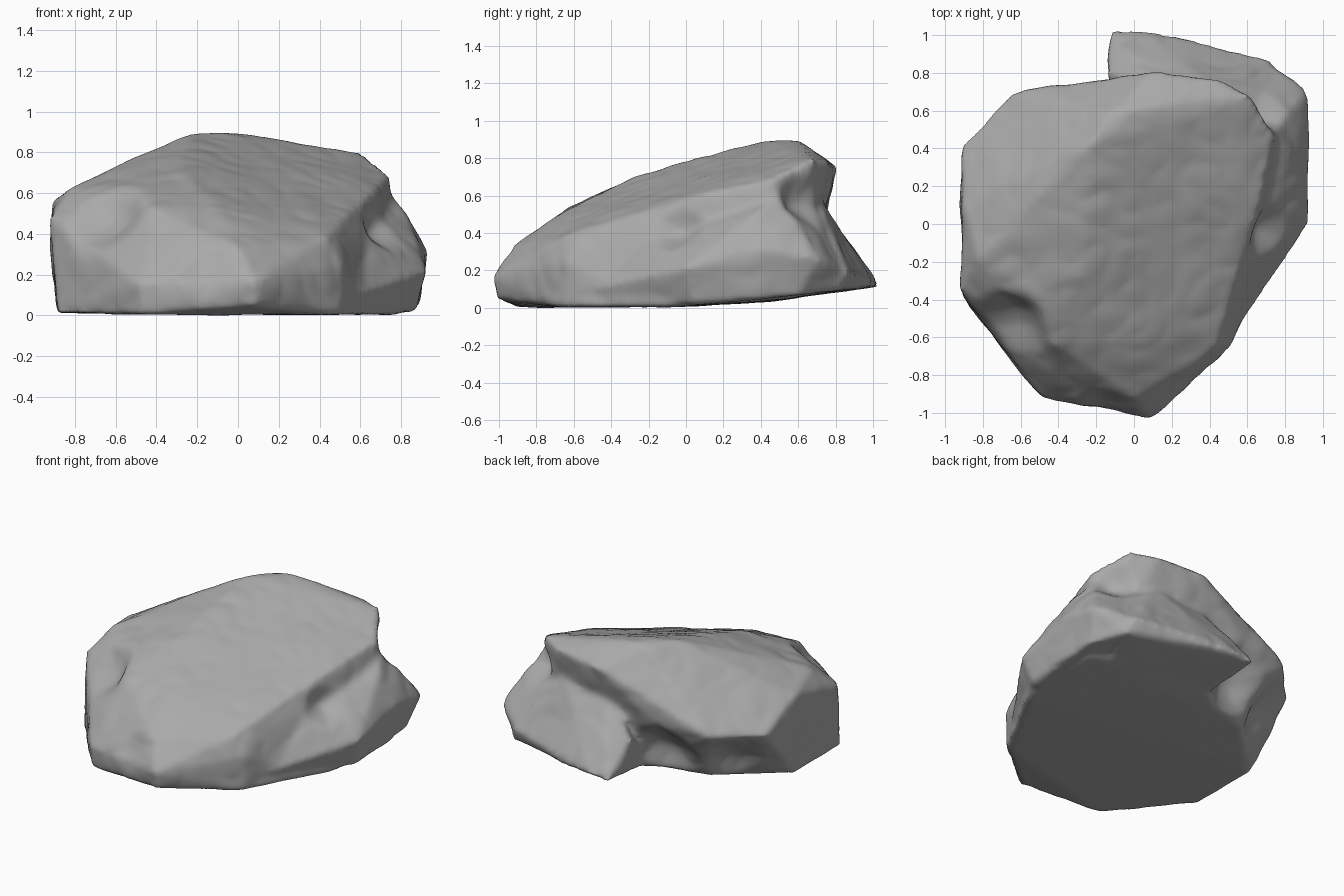
import bpy
import bmesh
from mathutils import Vector, noise

cube = bpy.data.objects.get("Cube")
if cube:
    bpy.data.objects.remove(cube, do_unlink=True)

# Overlapping convex masses that make up the boulder
slab = [
    # foot
    (-.89, -.43, .02), (-.48, -.91, .01), (.08, -1, .05), (.5, -.65, .01), (.8, -.1, .01),
    (.78, .5, .05), (.6, .58, .07), (-.1, .6, .06), (-.5, .45, .04), (-.89, .08, .02),
    # nose and flanks
    (-.48, -.93, .16), (.09, -1.03, .17), (0, -.92, .34), (.5, -.65, .25),
    (-.92, -.34, .48), (-.91, .1, .57), (-.91, .41, .42), (-.65, .69, .44), (-.25, .75, .48),
    # sloping top
    (-.83, -.2, .63), (-.5, -.37, .65), (-.28, -.26, .71), (-.42, -.64, .54), (-.1, -.62, .54),
    (.55, -.25, .52), (.64, .02, .6), (.44, -.64, .39), (-.5, .1, .74), (-.3, .32, .83),
    (-.22, .43, .91), (0, .61, .905), (-.12, .6, .89), (.3, .56, .85), (.1, .81, .76),
    (.45, .76, .78), (.6, .68, .8), (.74, .47, .7),
]
side_lobe = [
    (.92, .71, .27), (.93, .4, .32), (.925, 0, .22), (.87, .05, .02), (.88, .6, .07),
    (.78, .8, .24), (.72, .85, .2), (.74, .82, .1), (.5, .73, .52), (.74, .5, .61),
    (.83, .36, .51), (.62, -.22, .38), (.5, -.64, .08), (.3, 0, .05),
]
back_ledge = [
    (-.14, .95, .15), (-.12, 1.03, .12), (.03, 1.03, .13), (.72, .87, .2), (.77, .81, .1),
    (.45, .71, .6), (.1, .71, .58), (-.14, .8, .32), (-.1, .5, .05), (.6, .5, .05),
]

bm = bmesh.new()
for points in (slab, side_lobe, back_ledge):
    verts = [bm.verts.new(p) for p in points]
    hull = bmesh.ops.convex_hull(bm, input=verts)
    unused = {g for g in hull["geom_interior"] + hull["geom_unused"]
              if isinstance(g, bmesh.types.BMVert)}
    bmesh.ops.delete(bm, geom=list(unused), context="VERTS")
bmesh.ops.recalc_face_normals(bm, faces=bm.faces[:])
mesh = bpy.data.meshes.new("boulder")
bm.to_mesh(mesh)
bm.free()
boulder = bpy.data.objects.new("boulder", mesh)
bpy.context.collection.objects.link(boulder)

# Fuse the masses and wear down their edges
fuse = boulder.modifiers.new("fuse", "REMESH")
fuse.mode = "VOXEL"
fuse.voxel_size = 0.02
wear = boulder.modifiers.new("wear", "SMOOTH")
wear.factor = 0.5
wear.iterations = 5
graph = bpy.context.evaluated_depsgraph_get()
fused = bpy.data.meshes.new_from_object(boulder.evaluated_get(graph))
boulder.modifiers.clear()
boulder.data = fused
bpy.data.meshes.remove(mesh)
fused.name = "boulder"

# Hollows: centre, radius, push
hollows = [
    ((-.3, .68, .2), .26, (.03, -.1, .03)),
    ((-.7, .5, .2), .25, (.05, -.05, 0)),
    ((.66, -.02, .39), .17, (-.05, .03, -.02)),
    ((.7, .64, .58), .17, (-.04, -.05, 0)),
    ((-.64, -.52, .48), .24, (.05, .07, -.03)),
    ((-.15, -.95, .22), .16, (0, .03, 0)),
]
bm = bmesh.new()
bm.from_mesh(fused)
bm.normal_update()
normals = [v.normal.copy() for v in bm.verts]
for v, normal in zip(bm.verts, normals):
    p = v.co.copy()
    for centre, radius, push in hollows:
        t = (p - Vector(centre)).length / radius
        if t < 1:
            v.co += Vector(push) * (1 - t * t) ** 2
    # Weathered surface, calmer underneath
    rough = 0.3 if normal.z < -0.7 else 1
    broad = noise.noise(p * 3) * .012
    chips = (abs(noise.noise(p * 6 + Vector((4, 2, 7)))) - .2) * .012
    v.co += normal * (broad + chips) * rough
bmesh.ops.smooth_vert(bm, verts=bm.verts[:], factor=0.5,
                      use_axis_x=True, use_axis_y=True, use_axis_z=True)

# Rest the boulder on the ground
lowest = min(v.co.z for v in bm.verts)
bmesh.ops.translate(bm, verts=bm.verts[:], vec=(0, 0, -lowest))
bm.to_mesh(fused)
bm.free()

# Stone material and smooth shading
stone = bpy.data.materials.new("grey stone")
stone.use_nodes = True
colour = (.4, .4, .4, 1)
stone.diffuse_color = colour
shader = next(n for n in stone.node_tree.nodes if n.type == "BSDF_PRINCIPLED")
shader.inputs["Base Color"].default_value = colour
shader.inputs["Roughness"].default_value = 0.9
fused.materials.clear()
fused.materials.append(stone)
for face in fused.polygons:
    face.material_index = 0
    face.use_smooth = True
